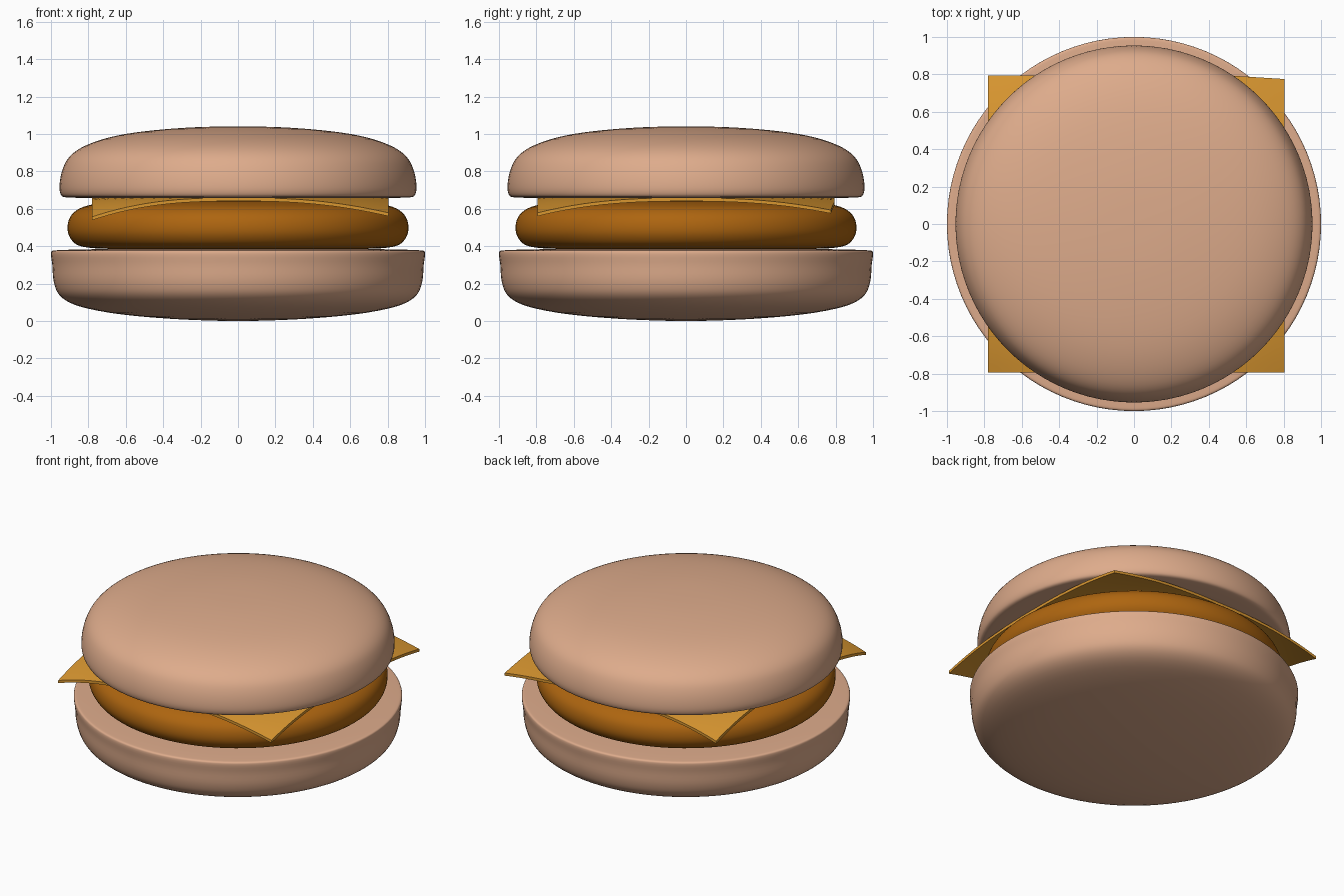
import bpy, bmesh, math
from mathutils import Vector

if "Cube" in bpy.data.objects:
    bpy.data.objects.remove(bpy.data.objects["Cube"])


def material(name, rgb):
    m = bpy.data.materials.new(name)
    m.diffuse_color = (*rgb, 1)
    m.use_nodes = True
    m.node_tree.nodes["Principled BSDF"].inputs["Base Color"].default_value = m.diffuse_color
    return m


def finish(bm, name, mat, angle):
    bmesh.ops.recalc_face_normals(bm, faces=bm.faces)
    me = bpy.data.meshes.new(name)
    bm.to_mesh(me)
    bm.free()
    me.materials.append(mat)
    ob = bpy.data.objects.new(name, me)
    bpy.context.collection.objects.link(ob)
    bpy.ops.object.select_all(action='DESELECT')
    bpy.context.view_layer.objects.active = ob
    ob.select_set(True)
    bpy.ops.object.shade_smooth_by_angle(angle=math.radians(angle))
    return ob


def smooth(points, n=4):
    # Catmull-Rom curve with chord-length tangents through (radius, z) points
    p = [Vector(q) for q in points]
    t = [0]
    for a, b in zip(p, p[1:]):
        t.append(t[-1] + (b - a).length ** 0.5)
    flat = Vector((1, 0))
    tan = [(p[1] - p[0]).x / t[1] * flat]
    for i in range(1, len(p) - 1):
        h, k = t[i] - t[i - 1], t[i + 1] - t[i]
        tan.append(((p[i] - p[i - 1]) / h * k + (p[i + 1] - p[i]) / k * h) / (h + k))
    tan.append((p[-1] - p[-2]).x / (t[-1] - t[-2]) * flat)
    out = []
    for i in range(len(p) - 1):
        d = t[i + 1] - t[i]
        for j in range(n):
            s = j / n
            out.append(p[i] * (2*s**3 - 3*s**2 + 1) + tan[i] * d * (s**3 - 2*s**2 + s)
                       + p[i + 1] * (3*s**2 - 2*s**3) + tan[i + 1] * d * (s**3 - s**2))
    return out + [p[-1]]


def lathe(name, points, mat, segments=96):
    bm = bmesh.new()
    verts = [bm.verts.new((q.x, 0, q.y)) for q in smooth(points)]
    edges = [bm.edges.new(e) for e in zip(verts, verts[1:])]
    bmesh.ops.spin(bm, geom=verts + edges, cent=(0, 0, 0), axis=(0, 0, 1),
                   angle=math.tau, steps=segments, use_duplicate=False)
    bmesh.ops.remove_doubles(bm, verts=bm.verts, dist=1e-4)
    return finish(bm, name, mat, 50)


bun = material("bun", (0.73, 0.41, 0.26))
meat = material("patty", (0.42, 0.13, 0.005))
yellow = material("cheese", (0.70, 0.31, 0.03))

# Bottom bun: rounded underside, crisp upper rim
lathe("bottom_bun", [(0, 0), (0.45, 0.018), (0.75, 0.055), (0.90, 0.098), (0.96, 0.145),
                     (0.985, 0.21), (0.993, 0.30), (1.0, 0.365), (0.995, 0.374),
                     (0.97, 0.378), (0.5, 0.387), (0, 0.39)], bun)

# Patty: thick rounded disc
lathe("patty", [(0, 0.385), (0.5, 0.386), (0.8, 0.392), (0.87, 0.413), (0.905, 0.46),
                (0.911, 0.51), (0.895, 0.56), (0.85, 0.60), (0.75, 0.628),
                (0.5, 0.643), (0, 0.648)], meat)

# Top bun: domed cap with slightly tucked lower edge
lathe("top_bun", [(0, 0.66), (0.6, 0.66), (0.9, 0.66), (0.94, 0.667), (0.952, 0.69),
                  (0.953, 0.74), (0.938, 0.81), (0.91, 0.867), (0.86, 0.913),
                  (0.76, 0.96), (0.6, 1.0), (0.3, 1.032), (0, 1.04)], bun)

# Cheese slice: thin square sheet with drooping corners
bm = bmesh.new()
bmesh.ops.create_grid(bm, x_segments=32, y_segments=32, size=1)
for v in bm.verts:
    u, w = v.co.x, v.co.y
    x = 0.0125 + 0.7925 * u
    y = 0.795 * w - 0.02 * max(0, u - 0.6) / 0.4 * max(0, w)
    droop = 0.088 - 0.014 * u - 0.005 * w
    fall = max(0, (math.hypot(x, y) - 0.77) / 0.35) ** 1.5
    v.co = (x, y, 0.661 - droop * fall)
bmesh.ops.recalc_face_normals(bm, faces=bm.faces)
bottom = bmesh.ops.extrude_face_region(bm, geom=bm.faces[:])
for v in bottom["geom"]:
    if isinstance(v, bmesh.types.BMVert):
        v.co.z -= 0.018
finish(bm, "cheese_slice", yellow, 40)
